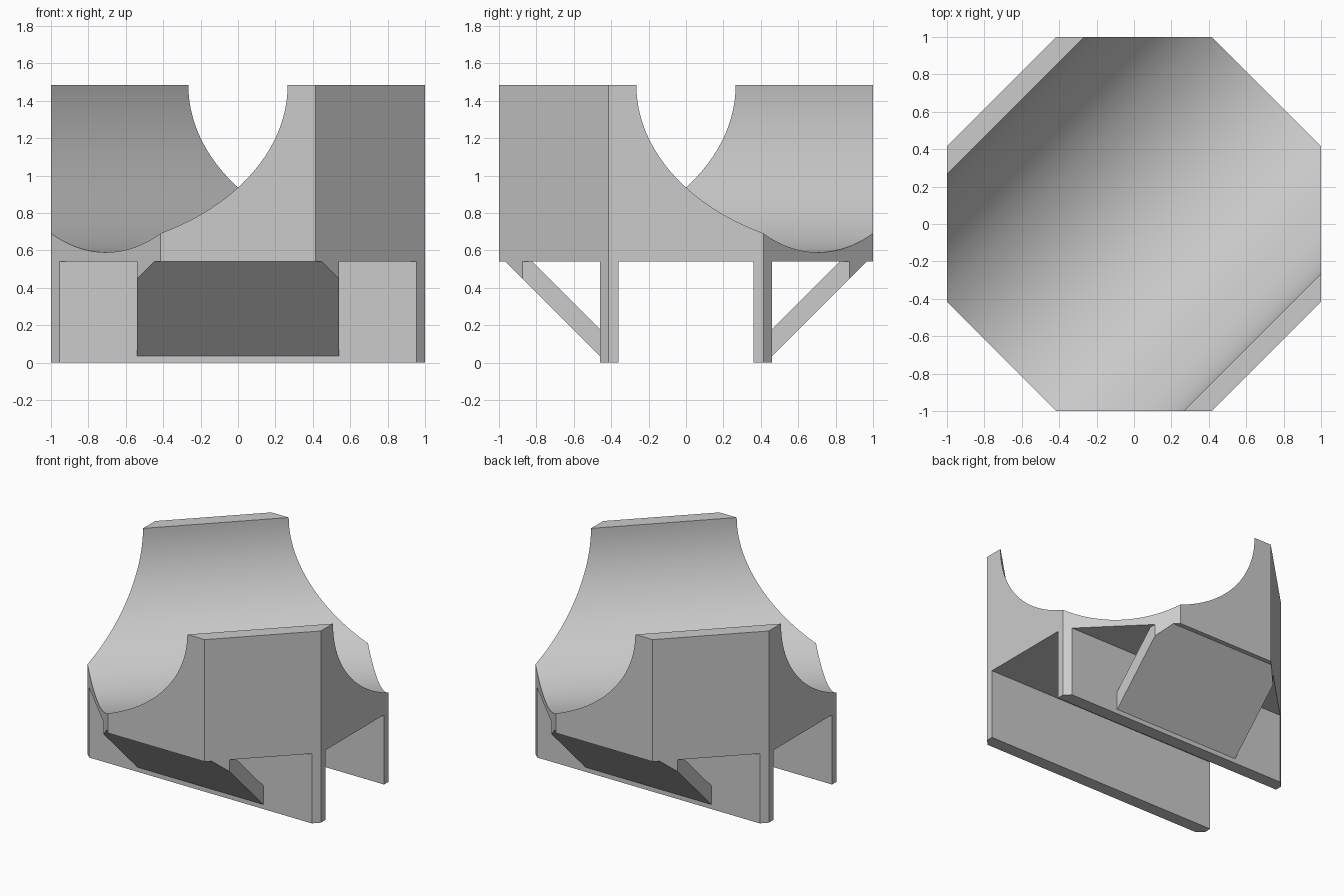
import bpy, bmesh, math
from mathutils import Vector

cube = bpy.data.objects.get("Cube")
if cube:
    bpy.data.objects.remove(cube, do_unlink=True)

FLOOR, TOP = 0.54, 1.485       # underside and top of the cradle block
RADIUS = 0.895                 # trough radius

grey = bpy.data.materials.new("light grey")
grey.use_nodes = True
colour = (0.6, 0.6, 0.6, 1)
grey.diffuse_color = colour
grey.node_tree.nodes["Principled BSDF"].inputs["Base Color"].default_value = colour


def octagon_prism(name, profile, half_length):
    """Extrude a (y, z) profile along x and trim it to the octagonal footprint."""
    bm = bmesh.new()
    face = bm.faces.new([bm.verts.new((-half_length, y, z)) for y, z in profile])
    ext = bmesh.ops.extrude_face_region(bm, geom=[face])
    moved = [v for v in ext["geom"] if isinstance(v, bmesh.types.BMVert)]
    bmesh.ops.translate(bm, verts=moved, vec=(2 * half_length, 0, 0))
    for i in range(8):
        a = i * math.pi / 4
        normal = Vector((math.cos(a), math.sin(a), 0))
        cut = bmesh.ops.bisect_plane(
            bm, geom=bm.verts[:] + bm.edges[:] + bm.faces[:],
            plane_co=normal, plane_no=normal, clear_outer=True)
        rim = [e for e in cut["geom_cut"] if isinstance(e, bmesh.types.BMEdge)]
        if rim:
            bmesh.ops.edgeloop_fill(bm, edges=rim)
    bmesh.ops.recalc_face_normals(bm, faces=bm.faces[:])
    mesh = bpy.data.meshes.new(name)
    bm.to_mesh(mesh)
    bm.free()
    mesh.materials.append(grey)
    obj = bpy.data.objects.new(name, mesh)
    bpy.context.collection.objects.link(obj)
    return obj


# Octagonal cradle block
block = octagon_prism(
    "cradle_block", [(-1.2, FLOOR), (1.2, FLOOR), (1.2, TOP), (-1.2, TOP)], 1.2)

# Diagonal round trough cut through the block
bpy.ops.mesh.primitive_cylinder_add(
    vertices=128, radius=RADIUS, depth=4, location=(0, 0, TOP),
    rotation=(math.pi / 2, 0, -math.pi / 4))
cutter = bpy.context.object
cutter.name = "trough_cutter"
cutter.hide_render = True
cutter.data.materials.append(grey)
trough = block.modifiers.new("trough", 'BOOLEAN')
trough.operation = 'DIFFERENCE'
trough.solver = 'EXACT'
trough.object = cutter
bpy.context.view_layer.update()
evaluated = block.evaluated_get(bpy.context.evaluated_depsgraph_get())
carved = bpy.data.meshes.new_from_object(evaluated)
block.modifiers.clear()
block.data = carved
bpy.data.objects.remove(cutter, do_unlink=True)
carved.shade_smooth()
carved.set_sharp_from_angle(angle=math.radians(30))

# Leg walls and sloping braces, front and back
for side, s in (("front", -1), ("back", 1)):
    octagon_prism(side + "_leg_wall",
                  [(s * 0.36, 0), (s * 0.46, 0), (s * 0.46, FLOOR), (s * 0.36, FLOOR)], 1.2)
    octagon_prism(side + "_brace",
                  [(s * 0.46, 0.035), (s * 0.965, FLOOR), (s * 0.82, FLOOR), (s * 0.46, 0.18)], 0.54)
